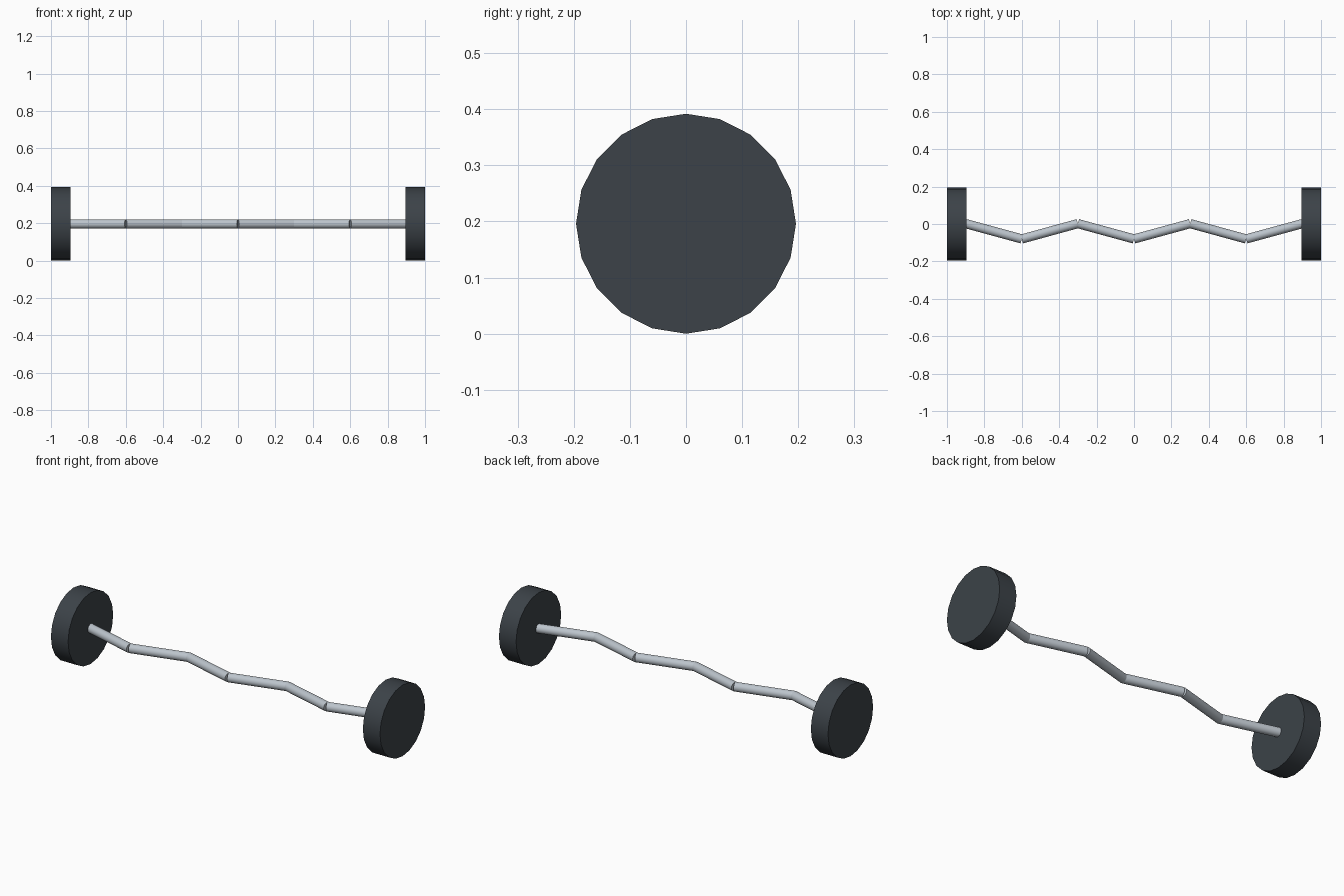
import bpy, math
from mathutils import Vector

if "Cube" in bpy.data.objects:
    bpy.data.objects.remove(bpy.data.objects["Cube"])

Z = 0.196          # bar axis height
R_PLATE = 0.196
R_BAR = 0.0245


def material(name, color):
    m = bpy.data.materials.new(name)
    m.diffuse_color = color
    m.use_nodes = True
    m.node_tree.nodes["Principled BSDF"].inputs["Base Color"].default_value = m.diffuse_color
    return m


steel = material("steel", (0.50, 0.55, 0.60, 1))
rubber = material("rubber", (0.045, 0.055, 0.065, 1))


def rod(name, a, b, radius, mat):
    """Capped 20-sided cylinder from a to b."""
    a, b = Vector(a), Vector(b)
    d = b - a
    yaw = math.atan2(d.y, d.x)
    bpy.ops.mesh.primitive_cylinder_add(
        vertices=20, radius=radius, depth=d.length,
        location=(a + b) / 2, rotation=(0, math.pi / 2, yaw))
    ob = bpy.context.object
    ob.name = name
    ob.data.materials.append(mat)
    bpy.ops.object.shade_smooth_by_angle(angle=math.radians(30))
    return ob


# Weight plates at both ends
for side, label in ((-1, "left"), (1, "right")):
    rod(f"{label}_weight_plate", (side * 0.896, 0, Z), (side, 0, Z), R_PLATE, rubber)

# Zigzag bar: six separate straight segments with open notches at the bends
points = [(-0.9 + 0.3 * i, -0.08 if i % 2 else 0.002, Z) for i in range(7)]
for i, (a, b) in enumerate(zip(points, points[1:])):
    rod(f"bar_segment_{i + 1}", a, b, R_BAR, steel)
